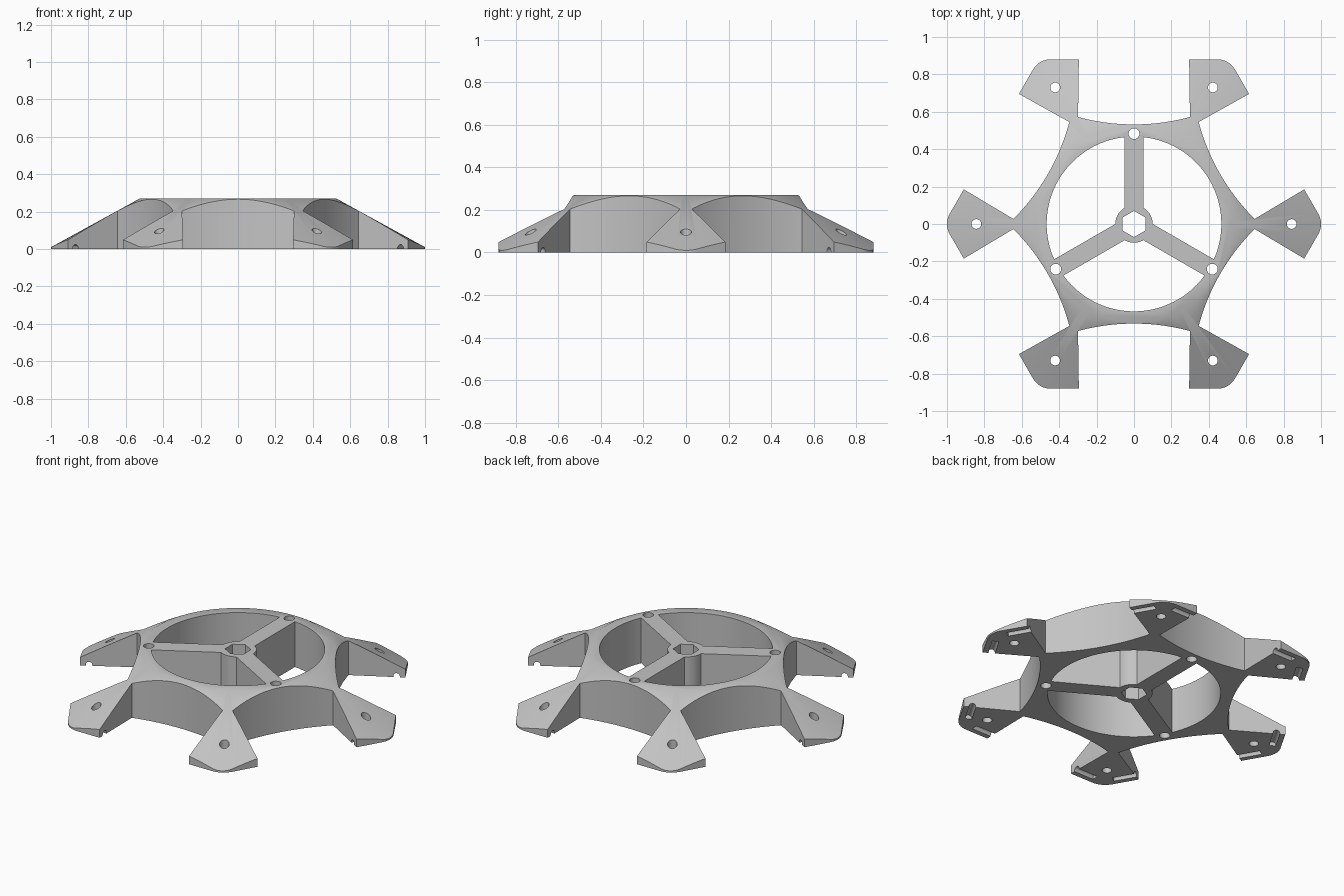
import bpy, bmesh, math
from mathutils import Matrix, Vector

if "Cube" in bpy.data.objects:
    bpy.data.objects.remove(bpy.data.objects["Cube"])

HEIGHT = 0.27
grey = bpy.data.materials.new("light grey")
grey.diffuse_color = (0.55, 0.55, 0.55, 1)
grey.use_nodes = True
grey.node_tree.nodes["Principled BSDF"].inputs["Base Color"].default_value = grey.diffuse_color


def make_object(name, bm, helper=True):
    bmesh.ops.recalc_face_normals(bm, faces=bm.faces[:])
    mesh = bpy.data.meshes.new(name)
    bm.to_mesh(mesh)
    bm.free()
    mesh.materials.append(grey)
    obj = bpy.data.objects.new(name, mesh)
    bpy.context.collection.objects.link(obj)
    obj.hide_render = helper
    return obj


def add_prism(bm, points, z0, z1, matrix=Matrix()):
    """Closed prism from a flat profile."""
    low = [bm.verts.new(matrix @ Vector((x, y, z0))) for x, y in points]
    high = [bm.verts.new(matrix @ Vector((x, y, z1))) for x, y in points]
    bm.faces.new(low[::-1])
    bm.faces.new(high)
    for i in range(len(points)):
        j = (i + 1) % len(points)
        bm.faces.new((low[i], low[j], high[j], high[i]))


def arc(cx, cy, r, a0, a1, n):
    """Points along an arc, angles in degrees."""
    angles = [math.radians(a0 + (a1 - a0) * i / n) for i in range(n + 1)]
    return [(cx + r * math.cos(a), cy + r * math.sin(a)) for a in angles]


def spin(points, degrees):
    c, s = math.cos(math.radians(degrees)), math.sin(math.radians(degrees))
    return [(c * x - s * y, s * x + c * y) for x, y in points]


def circle(x, y, r, n=24):
    return arc(x, y, r, 4, 364, n)[:-1]


def boolean(obj, operation, cutter):
    mod = obj.modifiers.new(operation.lower(), 'BOOLEAN')
    mod.operation, mod.object, mod.solver = operation, cutter, 'EXACT'


# Outline: six splayed feet with rounded tips, joined by shallow inward arcs
foot = [(0.645, -0.027), (0.91, -0.185)] + arc(0.89, 0, 0.11, -30, 30, 10) + \
       [(0.91, 0.185), (0.645, 0.027)]
mid, big = 0.535, 1.145
start = Vector(foot[-1])
end = Vector(spin([foot[0]], 60)[0])
centre = Vector((math.cos(math.radians(30)), math.sin(math.radians(30)))) * (mid + big)
a0 = math.degrees(math.atan2(*(start - centre).yx)) % 360
a1 = math.degrees(math.atan2(*(end - centre).yx)) % 360
bridge = arc(centre.x, centre.y, (start - centre).length, a0, a1, 24)[1:-1]
outline = [p for k in range(6) for p in spin(foot + bridge, 60 * k)]
bm = bmesh.new()
add_prism(bm, outline, 0, 0.4)
body = make_object("hub_body", bm, helper=False)

# Sloped envelope that tapers the feet and flattens the top
bm = bmesh.new()
bmesh.ops.create_cone(bm, cap_ends=True, segments=144, radius1=1.055, radius2=0.526,
                      depth=HEIGHT + 0.02,
                      matrix=Matrix.Translation((0, 0, (HEIGHT - 0.02) / 2))
                      @ Matrix.Rotation(math.radians(0.83), 4, 'Z'))
envelope = make_object("cone_envelope", bm)

# Three openings between the spokes, leaving the round hub
ring_r, hub_r, half = 0.467, 0.10, 0.05
out_a = math.degrees(math.asin(half / ring_r))
in_a = math.degrees(math.asin(half / hub_r))
sector = arc(0, 0, ring_r, -30 + out_a, 90 - out_a, 40) + \
         arc(0, 0, hub_r, 90 - in_a, -30 + in_a, 10)
bm = bmesh.new()
for k in range(3):
    add_prism(bm, spin(sector, 120 * k), -0.1, 0.5)
openings = make_object("opening_cutter", bm)

# Hexagonal axle hole, spoke bolt holes and foot bolt holes
bm = bmesh.new()
add_prism(bm, arc(0, 0, 0.07, 30, 330, 5), -0.1, 0.5)
for k in range(3):
    add_prism(bm, spin(circle(0.483, 0, 0.029), 90 + 120 * k), -0.1, 0.5)
for k in range(6):
    add_prism(bm, spin(circle(0.843, 0, 0.026), 60 * k), -0.1, 0.5)
holes = make_object("bolt_hole_cutter", bm)

# Round-topped grooves under each foot, parallel to its two outer edges
groove = [(-0.018, -0.03), (0.018, -0.03)] + arc(0, 0.006, 0.018, 0, 180, 8)
bm = bmesh.new()
for k in range(6):
    for side in (-1, 1):
        direction = math.radians(60 * k + 30 * side)
        out = Vector((math.cos(direction), math.sin(direction), 0))
        along = Vector((-out.y, out.x, 0)) * side
        corner = Vector((*spin([(0.91, 0.185 * side)], 60 * k)[0], 0))
        origin = corner - out * 0.048
        frame = Matrix((out, Vector((0, 0, 1)), along)).transposed().to_4x4()
        add_prism(bm, groove, -0.13, 0.03, Matrix.Translation(origin) @ frame)
grooves = make_object("groove_cutter", bm)

# Cut the straight block first, then trim it to the slope
for cutter in (openings, holes, grooves):
    boolean(body, 'DIFFERENCE', cutter)
boolean(body, 'INTERSECT', envelope)

# Bake the cuts, remove the helpers and smooth the curved walls
bpy.context.view_layer.update()
baked = bpy.data.meshes.new_from_object(
    body.evaluated_get(bpy.context.evaluated_depsgraph_get()))
body.modifiers.clear()
body.data = baked
for helper in (envelope, openings, holes, grooves):
    bpy.data.objects.remove(helper)
bpy.context.view_layer.objects.active = body
body.select_set(True)
bpy.ops.object.shade_smooth_by_angle(angle=math.radians(29.5))
